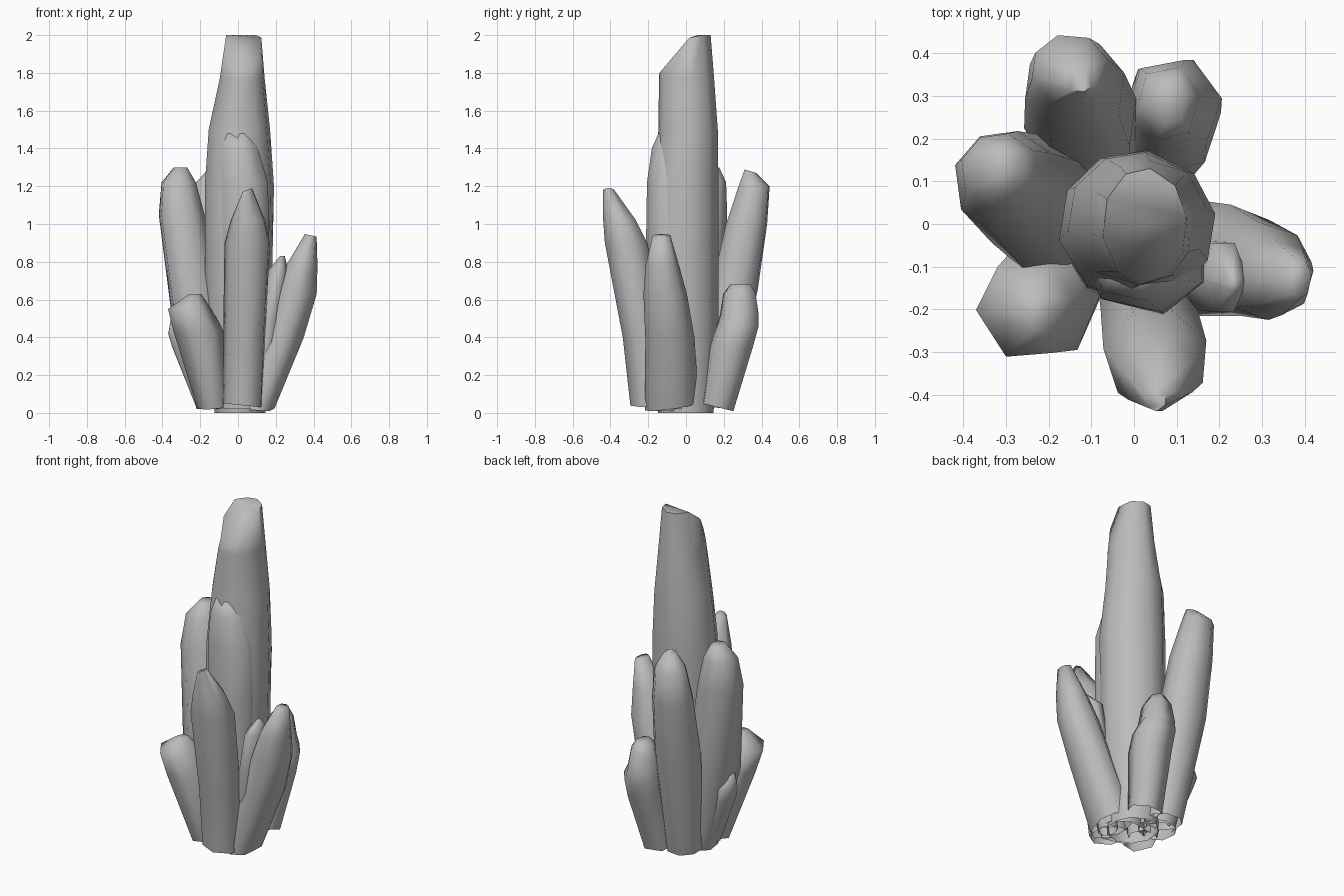
import bpy
import bmesh
import math
import random

random.seed(4)
default_cube = bpy.data.objects.get("Cube")
if default_cube:
    bpy.data.objects.remove(default_cube, do_unlink=True)

# One plain stone colour
stone = bpy.data.materials.new("grey_stone")
stone.use_nodes = True
colour = (0.5, 0.5, 0.5, 1)
stone.diffuse_color = colour
stone.node_tree.nodes["Principled BSDF"].inputs["Base Color"].default_value = colour


def crystal(name, sides, spin, rings, slope=(0, 0), foot=(0, 0), peak=2):
    """Loft a hollow-based shard through rings of (height, x, y, radius_x, radius_y).

    The first ring is tilted by foot and left open. The last ring is tilted
    by slope, cut off at peak and closed with a facet."""
    mesh = bpy.data.meshes.new(name)
    bm = bmesh.new()
    step = math.tau / sides
    # the same uneven corner angles are used all the way up, so edges run straight
    angles = [spin + step * (i + random.uniform(-0.12, 0.12)) for i in range(sides)]
    tilts = [foot] + [(0, 0)] * (len(rings) - 2) + [slope]
    loops = []
    for (height, cx, cy, radius_x, radius_y), tilt in zip(rings, tilts):
        loop = []
        for angle in angles:
            dx = radius_x * math.cos(angle) * 1.05
            dy = radius_y * math.sin(angle) * 1.05
            z = height + tilt[0] * dx + tilt[1] * dy
            loop.append(bm.verts.new((cx + dx, cy + dy, max(0, min(peak, z)))))
        loops.append(loop)
    for lower, upper in zip(loops, loops[1:]):
        for i in range(sides):
            j = (i + 1) % sides
            bm.faces.new((lower[i], lower[j], upper[j], upper[i]))
    cap = bm.faces.new(loops[-1])
    bmesh.ops.triangulate(bm, faces=[cap])
    bm.to_mesh(mesh)
    bm.free()

    mesh.materials.append(stone)
    shard = bpy.data.objects.new(name, mesh)
    bpy.context.collection.objects.link(shard)
    bpy.ops.object.select_all(action="DESELECT")
    shard.select_set(True)
    bpy.context.view_layer.objects.active = shard
    bpy.ops.object.shade_smooth_by_angle(angle=math.radians(80))


# Tall central shard with a slanted top, and the broad shard fused to its front
crystal("central_crystal", 10, 0.2, [
    (0, .01, 0, .13, .14),
    (.5, 0, -.01, .17, .175),
    (1.2, .007, -.005, .177, .17),
    (1.5, .007, .012, .157, .15),
    (1.77, .022, .003, .115, .14),
    (1.96, .025, -.005, .095, .13),
], slope=(0, 1.18))
crystal("fused_crystal", 7, 0.4, [
    (.02, .02, -.08, .13, .12),
    (.9, .03, -.08, .14, .13),
    (1.22, .025, -.085, .14, .12),
    (1.4, .005, -.095, .105, .085),
    (1.48, 0, -.09, .075, .055),
])

# Tall outer shards
crystal("front_crystal", 7, 0.3, [
    (.04, .025, -.18, .105, .11),
    (.4, .035, -.22, .11, .11),
    (.9, .052, -.315, .12, .11),
    (1.02, .055, -.35, .09, .085),
    (1.18, .05, -.41, .025, .028),
], slope=(.4, 0), foot=(-.1, 0))
crystal("left_crystal", 8, 0.1, [
    (.035, .09, -.075, .1, .135),
    (.4, .24, -.085, .105, .125),
    (.63, .305, -.11, .108, .11),
    (.78, .338, -.125, .08, .085),
    (.94, .385, -.13, .03, .045),
], slope=(-.2, 0), foot=(-.15, .15))
crystal("right_crystal", 8, 0.5, [
    (.03, -.12, .05, .1, .1),
    (.5, -.215, .045, .135, .155),
    (1.05, -.3, .1, .12, .115),
    (1.22, -.315, .12, .09, .09),
    (1.3, -.305, .13, .035, .045),
], foot=(.1, 0))
crystal("back_crystal", 8, 0.3, [
    (.03, -.09, .14, .1, .1),
    (.65, -.125, .255, .13, .125),
    (1, -.138, .32, .115, .11),
    (1.2, -.15, .36, .088, .083),
    (1.28, -.13, .34, .035, .03),
], slope=(0, -.3), foot=(0, -.1))

# Short outer shards
crystal("short_back_crystal", 6, 1.25, [
    (.03, .06, .165, .09, .09),
    (.35, .09, .24, .11, .12),
    (.46, .09, .275, .112, .115),
    (.52, .08, .285, .09, .105),
    (.63, .08, .285, .07, .088),
    (.68, .085, .29, .035, .055),
], foot=(0, -.25))
crystal("short_front_crystal", 6, 0.09, [
    (.03, -.13, -.1, .08, .1),
    (.43, -.205, -.175, .13, .135),
    (.55, -.255, -.2, .11, .115),
    (.63, -.225, -.21, .03, .04),
], foot=(.1, .1))

# Small shards tucked between the others
crystal("small_left_crystal", 6, 0, [
    (.01, .1, -.1, .05, .06),
    (.5, .17, -.12, .06, .085),
    (.75, .212, -.125, .053, .085),
    (.83, .235, -.14, .012, .015),
])
crystal("small_right_crystal", 6, 0.3, [
    (.05, -.15, .03, .08, .08),
    (.35, -.27, .05, .08, .08),
    (.42, -.31, .06, .06, .07),
    (.5, -.33, .06, .025, .04),
])
